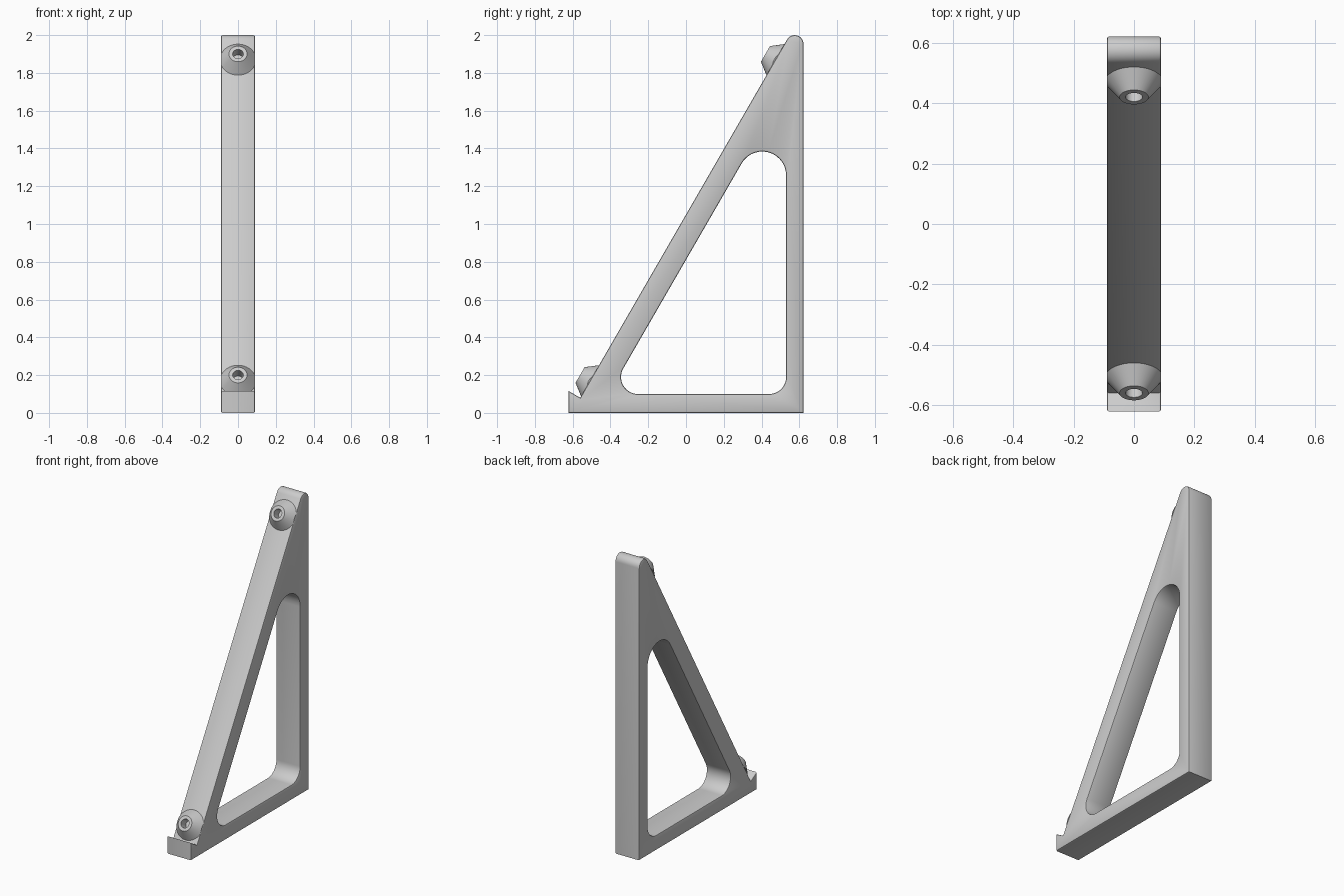
import bpy, bmesh, math
from mathutils import Vector, Matrix

cube = bpy.data.objects.get("Cube")
if cube:
    bpy.data.objects.remove(cube, do_unlink=True)

HALF = 0.09       # half thickness of the bracket
EDGE = 0.008      # softened edge size
TILT = math.radians(60)
SLOPE = math.tan(TILT)
RISE = 1.05       # height of the sloping face at y = 0

grey = bpy.data.materials.new("light_grey")
grey.use_nodes = True
colour = (0.6, 0.6, 0.6, 1)
grey.diffuse_color = colour
shader = next(n for n in grey.node_tree.nodes if n.type == 'BSDF_PRINCIPLED')
shader.inputs["Base Color"].default_value = colour


def finish(name, bm):
    bmesh.ops.recalc_face_normals(bm, faces=bm.faces)
    mesh = bpy.data.meshes.new(name)
    bm.to_mesh(mesh)
    bm.free()
    mesh.materials.append(grey)
    ob = bpy.data.objects.new(name, mesh)
    bpy.context.collection.objects.link(ob)
    bpy.ops.object.select_all(action='DESELECT')
    ob.select_set(True)
    bpy.context.view_layer.objects.active = ob
    bpy.ops.object.shade_smooth_by_angle(angle=math.radians(30))
    return ob


def rounded(corners, steps=14):
    """Outline in the y-z plane from (y, z, radius) corners."""
    pts = []
    for i, (y, z, r) in enumerate(corners):
        p = Vector((0, y, z))
        if r == 0:
            pts.append(p)
            continue
        u = (Vector((0, *corners[i - 1][:2])) - p).normalized()
        v = (Vector((0, *corners[(i + 1) % len(corners)][:2])) - p).normalized()
        half = u.angle(v) / 2
        centre = p + (u + v).normalized() * r / math.sin(half)
        a = (p + u * r / math.tan(half) - centre).normalized()
        b = (p + v * r / math.tan(half) - centre).normalized()
        pts += [centre + a.slerp(b, k / steps) * r for k in range(steps + 1)]
    return pts


def inset(pts, d):
    """Move every point to the left of the outline's direction by d."""
    out = []
    for i, p in enumerate(pts):
        e = (p - pts[i - 1]).normalized()
        f = (pts[(i + 1) % len(pts)] - p).normalized()
        n, m = Vector((0, -e.z, e.y)), Vector((0, -f.z, f.y))
        out.append(p + (n + m) * d / (1 + n.dot(m)))
    return out


# Triangular bracket with front lip and rounded window
outer = rounded([(-0.622, 0, 0), (0.622, 0, 0),
                 (0.622, RISE + SLOPE * 0.622, 0.0467),
                 (-0.56, RISE - SLOPE * 0.56, 0), (-0.622, 0.116, 0)])
window = rounded([(0.53, 0.1, 0.09), (-0.41, 0.1, 0.09),
                  (0.53, 0.81 + SLOPE * 0.53, 0.126)])
section = [(-HALF, EDGE), (-HALF + EDGE * 0.3, EDGE * 0.3), (-HALF + EDGE, 0)]
section += [(-x, d) for x, d in reversed(section)]

bm = bmesh.new()
caps = [[], []]
for outline in (outer, window):
    rings = [[bm.verts.new(p + Vector((x, 0, 0))) for p in inset(outline, d)]
             for x, d in section]
    count = len(outline)
    for a, b in zip(rings, rings[1:]):
        for i in range(count):
            j = (i + 1) % count
            bm.faces.new((a[i], a[j], b[j], b[i]))
    for cap, ring in zip(caps, (rings[0], rings[-1])):
        cap += [bm.edges.get((ring[i - 1], ring[i])) for i in range(count)]
for cap in caps:
    bmesh.ops.triangle_fill(bm, edges=cap, use_beauty=True)
finish("bracket_frame", bm)


# Conical bosses with a bore, trimmed flush with the bracket sides
def boss(name, z, sides=48):
    bm = bmesh.new()
    rings = []
    for r, h in ((0.095, 0), (0.048, 0.061), (0.028, 0.061), (0.028, 0.002)):
        rings.append([bm.verts.new((r * math.cos(t), r * math.sin(t), h))
                      for t in (math.tau * k / sides for k in range(sides))])
    for a, b in zip(rings, rings[1:]):
        for i in range(sides):
            bm.faces.new((a[i - 1], a[i], b[i], b[i - 1]))
    bm.faces.new(rings[0])
    bm.faces.new(rings[-1])
    for s in (-1, 1):
        bmesh.ops.bisect_plane(bm, geom=bm.verts[:] + bm.edges[:] + bm.faces[:],
                               plane_co=(s * HALF, 0, 0), plane_no=(s, 0, 0),
                               clear_outer=True)
        bmesh.ops.holes_fill(bm, edges=[e for e in bm.edges if e.is_boundary])
    place = Matrix.Translation((0, (z - RISE) / SLOPE, z))
    bm.transform(place @ Matrix.Rotation(TILT, 4, 'X'))
    finish(name, bm)


boss("upper_boss", 1.87)
boss("lower_boss", 0.17)
